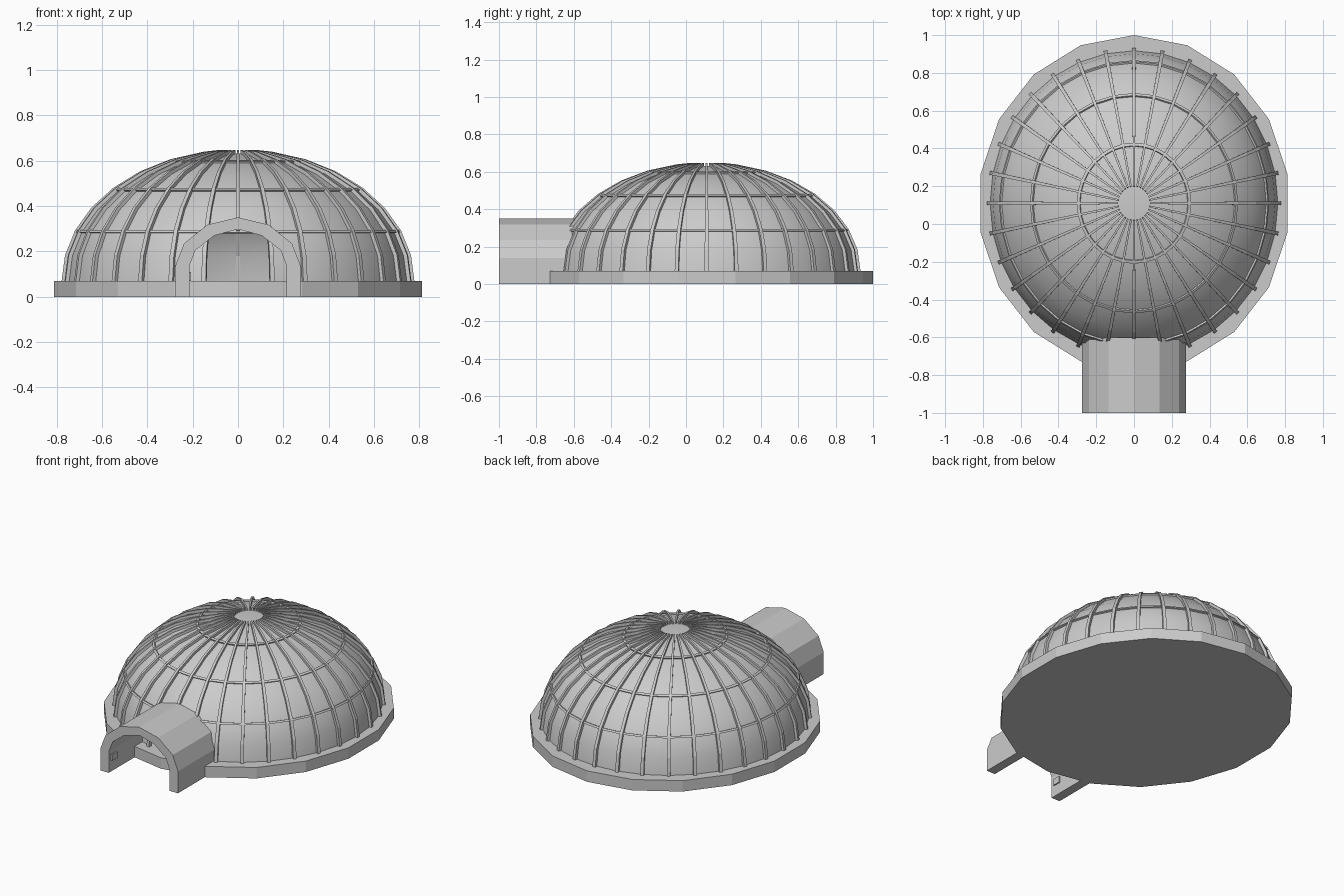
import bpy, bmesh
from math import sin, cos, pi, radians
from mathutils import Vector

if "Cube" in bpy.data.objects:
    bpy.data.objects.remove(bpy.data.objects["Cube"])

CY, BASE_H = 0.11, 0.07          # dome centre and floor height
RX, RY, RZ = 0.762, 0.807, 0.565   # dome half sizes
SEG, STEP = 32, 11.25
LATS = [i * STEP for i in range(8)] + [83.7]

grey = bpy.data.materials.new("light_grey")
grey.use_nodes = True
COLOR = (0.6, 0.6, 0.6, 1)
grey.diffuse_color = COLOR
grey.node_tree.nodes["Principled BSDF"].inputs["Base Color"].default_value = COLOR


def make(name, bm, smooth=None, recalc=True):
    if recalc:
        bmesh.ops.recalc_face_normals(bm, faces=bm.faces)
    mesh = bpy.data.meshes.new(name)
    bm.to_mesh(mesh)
    bm.free()
    mesh.materials.append(grey)
    ob = bpy.data.objects.new(name, mesh)
    bpy.context.collection.objects.link(ob)
    if smooth:
        bpy.ops.object.select_all(action='DESELECT')
        ob.select_set(True)
        bpy.context.view_layer.objects.active = ob
        bpy.ops.object.shade_smooth_by_angle(angle=radians(smooth))
    return ob


def dome_point(lat, lon, grow=0.0):
    a, b = radians(lat), radians(lon)
    return Vector(((RX + grow) * cos(a) * cos(b),
                   CY + (RY + grow) * cos(a) * sin(b),
                   BASE_H + (RZ + grow) * sin(a)))


def loft(bm, sections, closed=False):
    """Join equal closed sections into a tube, capped unless it loops."""
    rows = [[bm.verts.new(p) for p in s] for s in sections]
    n = len(rows[0])
    for i in range(len(rows) if closed else len(rows) - 1):
        a, b = rows[i], rows[(i + 1) % len(rows)]
        for j in range(n):
            k = (j + 1) % n
            bm.faces.new((a[j], a[k], b[k], b[j]))
    if not closed:
        bm.faces.new(rows[0])
        bm.faces.new(rows[-1])


# Floor slab
bm = bmesh.new()
outline = [(0.825 * sin(2 * pi * i / 18), CY + 0.89 * cos(2 * pi * i / 18)) for i in range(18)]
loft(bm, [[(x, y, z) for x, y in outline] for z in (0, BASE_H)])
make("floor_slab", bm)

# Dome shell, left open behind the porch
bm = bmesh.new()
grid = [[bm.verts.new(dome_point(lat, -90 + j * STEP)) for j in range(SEG)] for lat in LATS]
for i in range(len(LATS) - 1):
    for j in range(SEG):
        k = (j + 1) % SEG
        if i < 2 and j in (0, SEG - 1):
            continue
        bm.faces.new((grid[i][j], grid[i][k], grid[i + 1][k], grid[i + 1][j]))
bm.faces.new(grid[-1])
make("dome_shell", bm, smooth=30, recalc=False)

# Upright ribs, the front one stopping above the doorway
bm = bmesh.new()
for j in range(SEG):
    lon = -90 + j * STEP
    b = radians(lon)
    side = Vector((-RX * sin(b), RY * cos(b), 0)).normalized()
    sections = []
    for lat in LATS[2 if j == 0 else 0:]:
        w = side * (0.004 + 0.006 * cos(radians(lat)))
        lo, hi = dome_point(lat, lon, -0.004), dome_point(lat, lon, 0.016)
        sections.append([lo - w, lo + w, hi + w, hi - w])
    loft(bm, sections)
make("dome_ribs", bm)

# Level hoops
bm = bmesh.new()
for lat in (22.5, 45, 67.5):
    loft(bm, [[dome_point(lat + d, -90 + j * STEP, g)
               for d, g in ((-0.6, -0.004), (0.6, -0.004), (0.6, 0.009), (-0.6, 0.009))]
              for j in range(SEG)], closed=True)
make("dome_hoops", bm)

# Arched porch
outer = [(0.275, 0), (0.275, 0.14), (0.238, 0.235), (0.135, 0.318)]
inner = [(0.215, 0), (0.215, 0.135), (0.188, 0.205), (0.105, 0.27)]


def arch(half, top):
    return half + [(0, top)] + [(-x, z) for x, z in reversed(half)]


out, inn = arch(outer, 0.35), arch(inner, 0.298)
bm = bmesh.new()
loft(bm, [[(x, y, z) for (x, z) in (o, i) for y in (-1, -0.6)][:2]
          + [(i[0], -0.6, i[1]), (i[0], -1, i[1])] for o, i in zip(out, inn)])
make("porch_arch", bm)

# Small switch plate on the porch wall
bm = bmesh.new()
loft(bm, [[(x, y, z) for y, z in ((-0.975, 0.07), (-0.925, 0.07), (-0.925, 0.11), (-0.975, 0.11))]
          for x in (-0.217, -0.207)])
make("wall_switch", bm)
